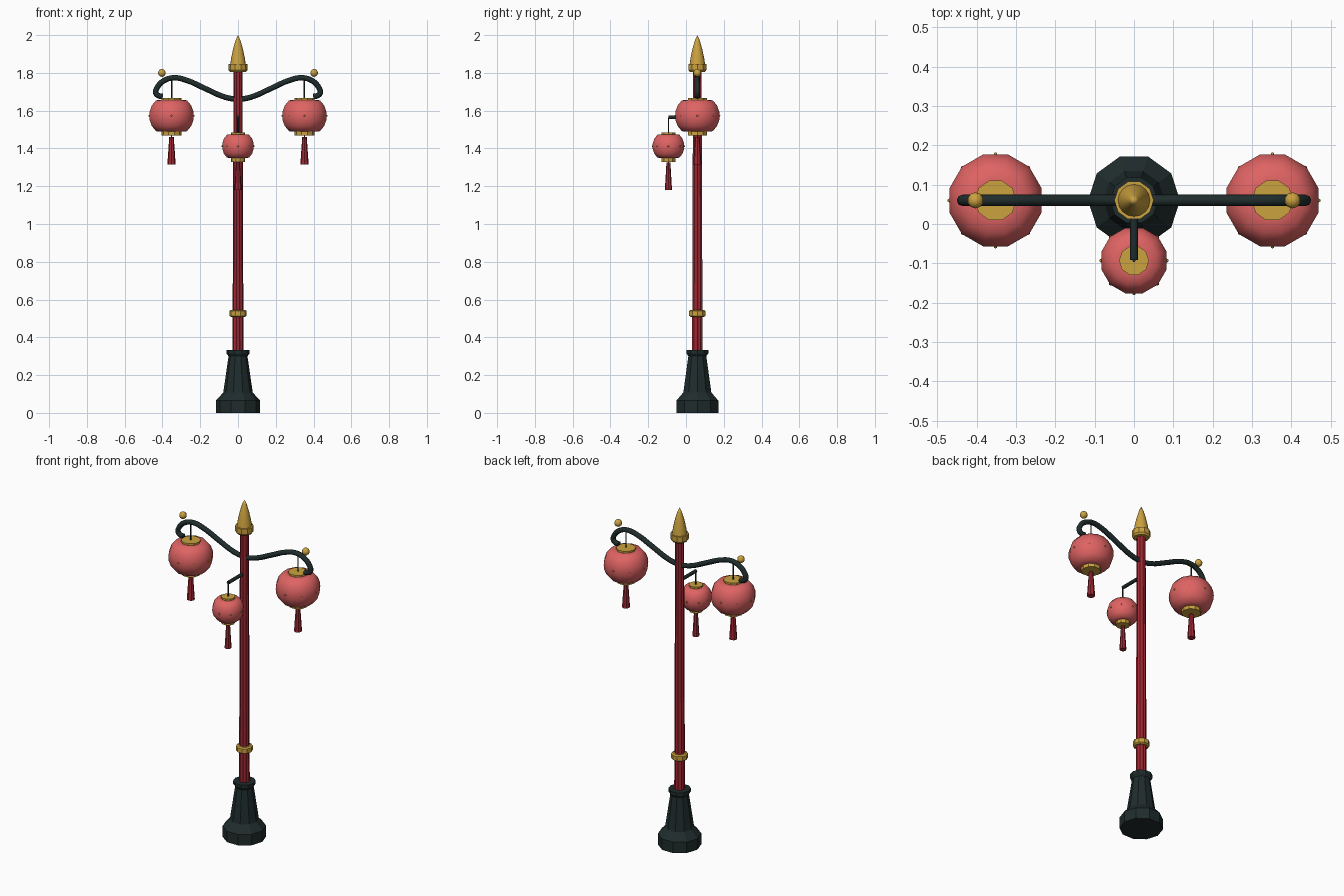
import bpy, bmesh, math
from mathutils import Vector

if "Cube" in bpy.data.objects:
    bpy.data.objects.remove(bpy.data.objects["Cube"])


def material(name, rgb):
    m = bpy.data.materials.new(name)
    m.diffuse_color = (*rgb, 1)
    m.use_nodes = True
    m.node_tree.nodes["Principled BSDF"].inputs["Base Color"].default_value = m.diffuse_color
    return m


IRON = material("dark iron", (0.014, 0.025, 0.025))
RED = material("deep red", (0.36, 0.02, 0.032))
GOLD = material("gold", (0.60, 0.36, 0.05))
PAPER = material("lantern red", (0.74, 0.125, 0.125))
POLE_Y = 0.06


def finish(name, bm, mat, smooth=False):
    bmesh.ops.remove_doubles(bm, verts=bm.verts, dist=1e-5)
    bmesh.ops.recalc_face_normals(bm, faces=bm.faces)
    for f in bm.faces:
        f.smooth = smooth and len(f.verts) < 5
    me = bpy.data.meshes.new(name)
    bm.to_mesh(me)
    bm.free()
    me.materials.append(mat)
    ob = bpy.data.objects.new(name, me)
    bpy.context.collection.objects.link(ob)
    return ob


def lathe(name, profile, sides, mat, x=0, y=POLE_Y, turn=0.0, flute=1.0, smooth=False):
    """Spin (radius, height) points; flute scales every other vertex."""
    bm = bmesh.new()
    rings = []
    for r, z in profile:
        ring = []
        for i in range(sides):
            a = 2 * math.pi * i / sides + turn
            k = r * (flute if i % 2 else 1)
            ring.append(bm.verts.new((x + k * math.cos(a), y + k * math.sin(a), z)))
        rings.append(ring)
    for lo, hi in zip(rings, rings[1:]):
        for i in range(sides):
            j = (i + 1) % sides
            bm.faces.new((lo[i], lo[j], hi[j], hi[i]))
    bm.faces.new(rings[0][::-1])
    if profile[-1][0] > 0.001:
        bm.faces.new(rings[-1])
    return finish(name, bm, mat, smooth)


def tube(name, points, radius, mat, kind='POLY'):
    cu = bpy.data.curves.new(name, 'CURVE')
    cu.dimensions = '3D'
    cu.bevel_depth = radius
    cu.bevel_resolution = 2
    cu.use_fill_caps = True
    cu.resolution_u = 4
    sp = cu.splines.new(kind)
    if kind == 'BEZIER':
        sp.bezier_points.add(len(points) - 1)
        for b, p in zip(sp.bezier_points, points):
            b.co = p
            b.handle_left_type = b.handle_right_type = 'AUTO'
    else:
        sp.points.add(len(points) - 1)
        for b, p in zip(sp.points, points):
            b.co = (*p, 1)
    cu.materials.append(mat)
    ob = bpy.data.objects.new(name, cu)
    bpy.context.collection.objects.link(ob)
    return ob


def ball(name, centre, radius, mat, u=10, v=7):
    bm = bmesh.new()
    bmesh.ops.create_uvsphere(bm, u_segments=u, v_segments=v, radius=radius)
    bmesh.ops.translate(bm, verts=bm.verts, vec=Vector(centre))
    return finish(name, bm, mat, True)


def lantern(tag, x, y, z, r, h, cap_r, wire_top, tassel):
    """Paper globe with gold caps, studs, hanging wire and tassel."""
    globe = [(0.42, 0.98), (0.70, 0.95), (0.90, 0.62), (1.0, 0.22),
             (1.0, -0.22), (0.90, -0.62), (0.70, -0.95), (0.42, -0.98)]
    lathe(tag + "_globe", [(a * r, z + b * h) for a, b in globe[::-1]], 12, PAPER,
          x, y, math.pi / 12, smooth=True)
    lathe(tag + "_top_cap", [(cap_r, z + h * 0.85), (cap_r, z + h + 0.009)], 10, GOLD, x, y)
    lathe(tag + "_bottom_cap", [(cap_r, z - h - 0.019), (cap_r, z - h * 0.85)], 10, GOLD, x, y)
    lathe(tag + "_wire", [(0.004, z + h), (0.004, wire_top)], 6, IRON, x, y)
    hi, lo, tr = tassel
    lathe(tag + "_tassel_cord", [(0.003, hi - 0.01), (0.003, z - h)], 6, RED, x, y)
    lathe(tag + "_tassel", [(tr, lo), (tr * 0.55, hi)], 8, RED, x, y)
    for i in range(8):
        a = i * math.pi / 4
        d = r * 0.97
        ball(tag + "_stud", (x + d * math.cos(a), y + d * math.sin(a), z), 0.005, GOLD, 6, 4)


# Pedestal and post
lathe("pedestal", [(0.117, 0), (0.117, 0.065), (0.078, 0.108), (0.05, 0.30),
                   (0.061, 0.315), (0.061, 0.333)], 10, IRON)
lathe("post", [(0.029, 0.32), (0.024, 1.83)], 20, RED, flute=0.86)
lathe("post_ring", [(0.036, 0.508), (0.045, 0.514), (0.045, 0.54), (0.036, 0.546)], 10, GOLD)

# Finial
lathe("finial_collar", [(0.042, 1.805), (0.05, 1.815), (0.05, 1.847), (0.04, 1.847)], 10, GOLD)
lathe("finial_spike", [(0.041, 1.845), (0.036, 1.88), (0.025, 1.93), (0.012, 1.975), (0.0, 2.0)],
      16, GOLD, smooth=True)

# Scrolled side arms with knobs and large lanterns
ARM = [(0, 1.658), (0.07, 1.672), (0.18, 1.72), (0.27, 1.76), (0.34, 1.774), (0.395, 1.757),
       (0.428, 1.722), (0.435, 1.693), (0.42, 1.679), (0.398, 1.676)]
for side, s in (("left", -1), ("right", 1)):
    tube(side + "_arm", [(s * x, POLE_Y, z) for x, z in ARM], 0.0145, IRON, 'BEZIER')
    ball(side + "_arm_knob", (s * 0.403, POLE_Y, 1.80), 0.021, GOLD)
    lantern(side + "_lantern", s * 0.352, POLE_Y, 1.573, 0.121, 0.086, 0.053, 1.765,
            (1.46, 1.315, 0.022))

# Front bracket with small lantern
tube("front_bracket", [(0, POLE_Y, 1.565), (0, -0.092, 1.565)], 0.01, IRON)
lantern("front_lantern", 0, -0.093, 1.412, 0.086, 0.064, 0.038, 1.565, (1.325, 1.18, 0.019))
